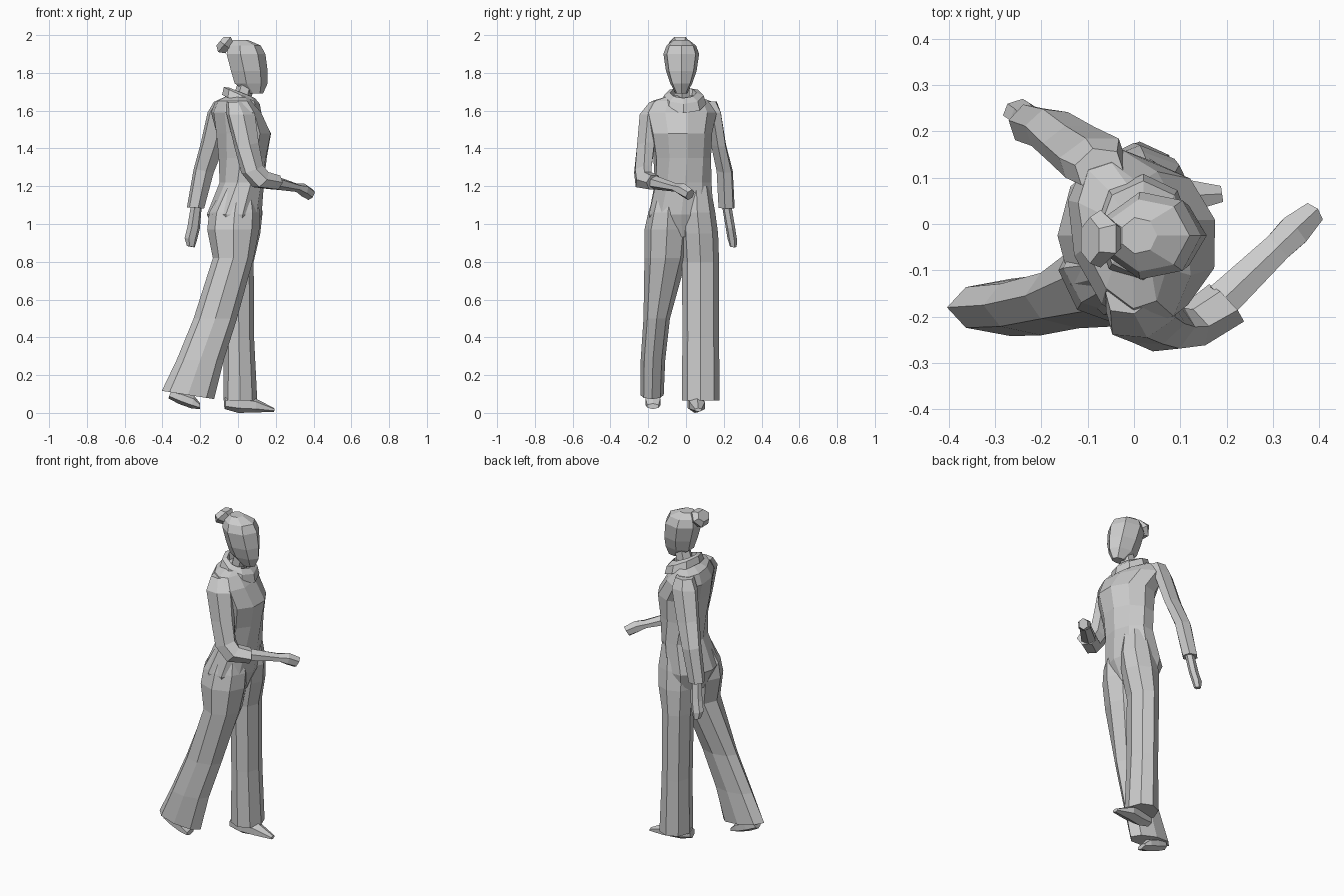
import bpy, bmesh
from math import sin, cos, pi, radians
from mathutils import Matrix, Vector


def loft(name, rings, sides=8, caps=True, phase=0.0):
    """Skin rings given as (x, y, z, rx, ry, yaw, pitch)."""
    bm = bmesh.new()
    loops = []
    for x, y, z, rx, ry, *rot in rings:
        yaw, pitch = (rot + [0, 0])[:2]
        m = (Matrix.Translation((x, y, z)) @ Matrix.Rotation(radians(yaw), 4, 'Z')
             @ Matrix.Rotation(radians(pitch), 4, 'Y'))
        loops.append([bm.verts.new(m @ Vector((rx * cos(2 * pi * (i + phase) / sides),
                                               ry * sin(2 * pi * (i + phase) / sides), 0)))
                      for i in range(sides)])
    for a, b in zip(loops, loops[1:]):
        for i in range(sides):
            j = (i + 1) % sides
            bm.faces.new((a[i], a[j], b[j], b[i]))
    if caps:
        bm.faces.new(loops[0])
        bm.faces.new(loops[-1])
    bmesh.ops.recalc_face_normals(bm, faces=bm.faces)
    mesh = bpy.data.meshes.new(name)
    bm.to_mesh(mesh)
    bm.free()
    obj = bpy.data.objects.new(name, mesh)
    bpy.context.collection.objects.link(obj)
    return obj


# Torso, turned slightly so the left shoulder trails
loft("torso", [
    (-.02, -.02, .93, .09, .15),
    (-.02, -.025, 1.05, .145, .18),
    (.02, -.015, 1.22, .118, .155, 5),
    (.025, -.02, 1.35, .13, .155, 12),
    (.03, -.03, 1.48, .15, .17, 15),
    (-.01, -.03, 1.59, .125, .2, 18),
    (-.025, -.025, 1.65, .085, .165, 18),
    (.005, -.02, 1.68, .06, .07, 10)], sides=10)

# Neck and folded collar, low at the front
loft("neck", [(.01, -.02, 1.62, .05, .05), (.05, -.025, 1.77, .045, .045)], 6)
loft("collar", [
    (.02, -.012, 1.635, .115, .12, 0, 25),
    (.02, -.012, 1.68, .105, .105, 0, 25),
    (.02, -.015, 1.695, .075, .07, 0, 22),
    (.02, -.015, 1.64, .07, .065, 0, 22)], 8, caps=False)

# Head with a hair bun at the back
loft("head", [
    (.09, -.025, 1.69, .042, .03),
    (.065, -.025, 1.745, .092, .06),
    (.055, -.025, 1.81, .102, .083),
    (.037, -.025, 1.9, .108, .097),
    (.03, -.025, 1.945, .09, .08),
    (.01, -.025, 1.975, .04, .04)], 7)
loft("hair_bun", [
    (-.045, -.03, 1.93, .04, .035, 0, -50),
    (-.072, -.032, 1.95, .06, .062, 0, -50),
    (-.095, -.035, 1.968, .035, .05, 0, -50)], 6, phase=.5)

# Right arm bent forward: sleeve, forearm and hand
loft("right_sleeve", [
    (-.01, -.155, 1.645, .055, .04, 15, 180),
    (.015, -.195, 1.58, .082, .052, 15, 180),
    (.045, -.212, 1.42, .07, .05, 20, 170),
    (.075, -.228, 1.29, .065, .047, 30, 160),
    (.12, -.225, 1.235, .06, .05, 43, 130),
    (.2, -.17, 1.22, .043, .055, 43, 100)], 6, phase=.5)
loft("right_forearm", [
    (.19, -.165, 1.22, .037, .045, 43, 98),
    (.31, -.05, 1.192, .022, .036, 43, 98),
    (.345, -.015, 1.18, .035, .04, 43, 105),
    (.385, .022, 1.155, .032, .028, 43, 120)], 6)

# Left arm hanging back
loft("left_sleeve", [
    (-.075, .12, 1.648, .055, .045, 18, 180),
    (-.09, .142, 1.59, .078, .045, 18, 180),
    (-.135, .172, 1.42, .068, .042, 18, 190),
    (-.182, .205, 1.28, .057, .045, 18, 190),
    (-.225, .215, 1.085, .047, .045, 18, 185)], 6, phase=.5)
loft("left_hand", [
    (-.22, .215, 1.1, .03, .025, 18, 185),
    (-.235, .235, .98, .035, .024, 18, 185),
    (-.25, .245, .92, .035, .024, 18, 190),
    (-.25, .25, .88, .022, .018, 18, 190)], 6)

# Wide trouser legs, right one trailing
loft("right_trouser_leg", [
    (.005, -.085, 1.2, .08, .07),
    (-.018, -.095, 1.06, .135, .105),
    (-.025, -.1, .97, .138, .12),
    (-.025, -.108, .82, .108, .112),
    (-.12, -.155, .5, .115, .07),
    (-.2, -.175, .28, .125, .065),
    (-.265, -.18, .095, .14, .062, 0, 9)], 8)
loft("left_trouser_leg", [
    (.03, .055, 1.2, .08, .075),
    (.02, .06, 1.06, .11, .095),
    (.013, .07, .95, .105, .1),
    (0, .077, .8, .083, .098),
    (.005, .078, .4, .08, .097),
    (.012, .078, .065, .09, .1)], 8)

# Shoes: front one flat, rear one rolling off the toe
loft("left_shoe", [
    (-.07, .04, .05, .03, .03, 8, 90),
    (0, .045, .05, .05, .042, 8, 90),
    (.09, .06, .04, .038, .048, 8, 90),
    (.19, .065, .016, .01, .02, 8, 90)], 6)
loft("right_shoe", [
    (-.36, -.175, .1, .025, .03, 0, 110),
    (-.3, -.175, .08, .035, .04, 0, 110),
    (-.24, -.175, .058, .035, .045, 0, 100),
    (-.2, -.175, .035, .015, .035, 0, 90)], 6)
